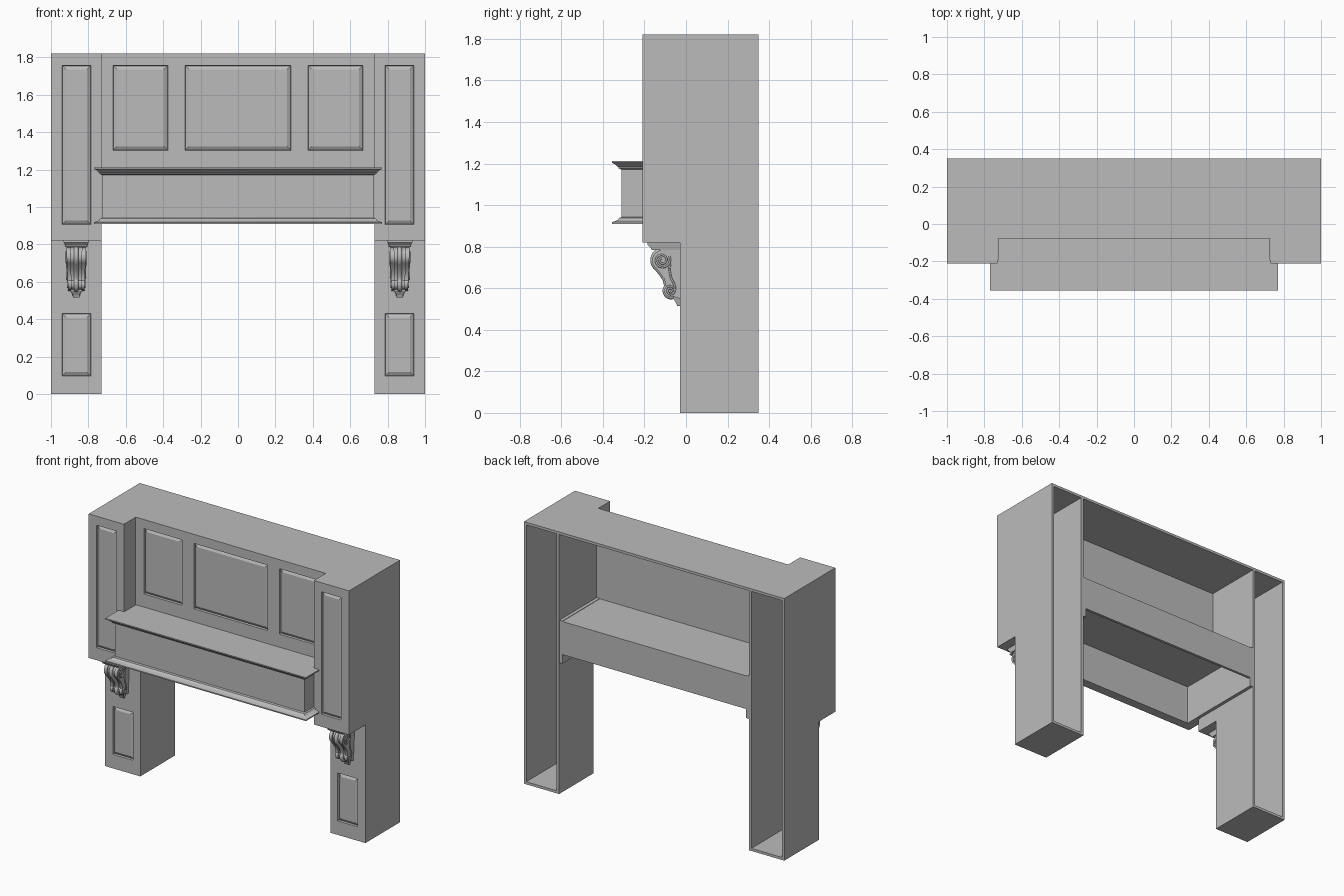
import bpy, bmesh, math
from mathutils import Vector

if "Cube" in bpy.data.objects:
    bpy.data.objects.remove(bpy.data.objects["Cube"])

grey = bpy.data.materials.new("plain grey")
grey.use_nodes = True
COLOUR = (0.5, 0.5, 0.5, 1)
grey.diffuse_color = COLOUR
grey.node_tree.nodes["Principled BSDF"].inputs["Base Color"].default_value = COLOUR

T = 0.018                                    # board thickness
IN, OUT = 0.73, 1.0                          # column sides
BACK, LEG, COL, MID = 0.35, -0.03, -0.21, -0.08   # depth of each face
TOP, STEP = 1.82, 0.82


def finish(name, bm, smooth=False):
    bmesh.ops.recalc_face_normals(bm, faces=bm.faces)
    mesh = bpy.data.meshes.new(name)
    bm.to_mesh(mesh)
    bm.free()
    mesh.materials.append(grey)
    ob = bpy.data.objects.new(name, mesh)
    bpy.context.collection.objects.link(ob)
    if smooth:
        bpy.ops.object.select_all(action='DESELECT')
        ob.select_set(True)
        bpy.context.view_layer.objects.active = ob
        bpy.ops.object.shade_smooth_by_angle(angle=math.radians(35))
    return ob


def box(name, x0, x1, y0, y1, z0, z1):
    bm = bmesh.new()
    bmesh.ops.create_cube(bm, size=1)
    for v in bm.verts:
        v.co = ((x0 + x1) / 2 + v.co.x * (x1 - x0),
                (y0 + y1) / 2 + v.co.y * (y1 - y0),
                (z0 + z1) / 2 + v.co.z * (z1 - z0))
    return finish(name, bm)


def slab(name, outline, x0, x1, smooth=False, taper=None):
    """Side outline of (y, z) points, extruded across x."""
    bm = bmesh.new()
    face = bm.faces.new([bm.verts.new((x0, y, z)) for y, z in outline])
    new = bmesh.ops.extrude_face_region(bm, geom=[face])["geom"]
    for v in new:
        if isinstance(v, bmesh.types.BMVert):
            v.co.x = x1
    if taper:
        for v in bm.verts:
            v.co.x = taper(v.co.x, v.co.z)
    return finish(name, bm, smooth)


def panelled(name, xs, zs, y):
    """Front board whose odd cells become sunk frames with raised fields."""
    bm = bmesh.new()
    grid = [[bm.verts.new((x, y, z)) for z in zs] for x in xs]
    fields = []
    for i in range(len(xs) - 1):
        for j in range(len(zs) - 1):
            f = bm.faces.new((grid[i][j], grid[i + 1][j],
                              grid[i + 1][j + 1], grid[i][j + 1]))
            if i % 2 and j % 2:
                fields.append(f)
    bm.normal_update()
    bmesh.ops.inset_individual(bm, faces=fields, thickness=0.003, depth=-0.015)
    bmesh.ops.inset_individual(bm, faces=fields, thickness=0.027, depth=0.011)
    # flat rear side of the board
    bm.faces.new([bm.verts.new((x, y + T, z)) for x, z in
                  ((xs[0], zs[0]), (xs[0], zs[-1]), (xs[-1], zs[-1]), (xs[-1], zs[0]))])
    mesh_ob = finish(name, bm)
    return mesh_ob


def moulding(name, profile):
    """Closed (offset, z) profile swept round the three sides of the shelf box."""
    bm = bmesh.new()
    rings = []
    for o, z in profile:
        x, y = 0.725 + o, -0.31 - o
        rings.append([bm.verts.new(p) for p in
                      ((-x, COL + T, z), (-x, y, z), (x, y, z), (x, COL + T, z))])
    for a, b in zip(rings, rings[1:] + rings[:1]):
        for k in range(3):
            bm.faces.new((a[k], a[k + 1], b[k + 1], b[k]))
    for k in (0, 3):
        bm.faces.new([r[k] for r in rings])
    finish(name, bm, True)


def arc(cy, cz, r, a0, a1, n=10):
    return [(cy + r * math.cos(math.radians(a0 + (a1 - a0) * i / n)),
             cz + r * math.sin(math.radians(a0 + (a1 - a0) * i / n))) for i in range(n + 1)]


def tube(name, pts, r):
    """Round bead along a path."""
    cu = bpy.data.curves.new(name, 'CURVE')
    cu.dimensions = '3D'
    cu.bevel_depth = r
    cu.bevel_resolution = 2
    cu.use_fill_caps = True
    sp = cu.splines.new('POLY')
    sp.points.add(len(pts) - 1)
    for p, co in zip(sp.points, pts):
        p.co = (*co, 1)
    cu.materials.append(grey)
    ob = bpy.data.objects.new(name, cu)
    bpy.context.collection.objects.link(ob)


def spiral(cy, cz, r, turns, a0, n=36):
    return [(cy + r * (1 - 0.8 * i / n) * math.cos(a0 + turns * math.tau * i / n),
             cz + r * (1 - 0.8 * i / n) * math.sin(a0 + turns * math.tau * i / n))
            for i in range(n + 1)]


# Corbel side outline: big upper scroll, S-shaped neck, small lower scroll
front_edge = (arc(-0.115, 0.735, 0.048, 100, 235)
              + [(-0.122, 0.67), (-0.105, 0.645), (-0.098, 0.62)]
              + arc(-0.075, 0.588, 0.029, 140, 290))
corbel_outline = [(LEG, 0.79), (-0.13, 0.79)] + front_edge + [(LEG, 0.55)]
side_wall = [(LEG, 0), (BACK, 0), (BACK, TOP), (COL, TOP), (COL, STEP), (LEG, STEP)]

for s, side in ((1, "left"), (-1, "right")):
    def span(a, b):
        return sorted((s * a, s * b))

    # Hollow column, open at the rear
    slab(side + "_outer_wall", side_wall, *span(OUT - T, OUT))
    slab(side + "_inner_wall", side_wall, *span(IN, IN + T))
    box(side + "_leg_base", *span(IN, OUT), LEG, BACK, 0, T)
    box(side + "_column_top", *span(IN, OUT), COL, BACK, TOP - T, TOP)
    box(side + "_column_underside", *span(IN, OUT), COL, LEG + T, STEP, STEP + T)
    xs = sorted(s * x for x in (IN, 0.787, 0.94, OUT))
    panelled(side + "_column_front", xs, [STEP, 0.907, 1.757, TOP], COL)
    panelled(side + "_leg_front", xs, [0, 0.097, 0.43, STEP + T], LEG)

    # Carved corbel
    c = s * 0.865

    def taper(x, z):
        return c + (x - c) * (1 - 0.8 * max(0, 0.78 - z))

    for k in (-1, 1):
        a, b = sorted((c + k * 0.053, c + k * 0.03))
        slab(side + "_corbel_cheek", corbel_outline, a, b, True, taper)
        for cy, cz, r, a0 in ((-0.115, 0.735, 0.04, 0.5), (-0.075, 0.588, 0.024, 2.5)):
            x = taper(c + k * 0.053, cz)
            tube(side + "_corbel_scroll",
                 [(x, y, z) for y, z in spiral(cy, cz, r, -1.8 * 1, a0)], 0.005)
        tube(side + "_corbel_neck_bead",
             [(taper(c + k * 0.053, z), y, z) for y, z in
              ((-0.076, 0.72), (-0.08, 0.69), (-0.072, 0.65), (-0.055, 0.615), (-0.052, 0.59))], 0.005)
    core = [(LEG, 0.79)] + [(y + 0.01, z) for y, z in front_edge] + [(LEG, 0.55)]
    slab(side + "_corbel_core", core, c - 0.04, c + 0.04, True, taper)
    tube(side + "_corbel_leaf_rib", [(c, y + 0.004, z) for y, z in front_edge], 0.013)
    slab(side + "_corbel_drop",
         [(LEG, 0.57), (-0.065, 0.57), (-0.062, 0.55), (-0.048, 0.53), (-0.042, 0.515), (LEG, 0.515)],
         c - 0.03, c + 0.03, False, lambda x, z: c + (x - c) * (1 if z > 0.545 else 0.55))
    slab(side + "_corbel_cap",
         [(-0.01, STEP), (-0.185, STEP), (-0.185, 0.81), (-0.172, 0.797), (-0.165, 0.785), (-0.01, 0.785)],
         c - 0.067, c + 0.067, False,
         lambda x, z: c + (x - c) * (1 if z > 0.805 else 0.88))

    # Shelf box end
    box(side + "_shelf_end", *span(0.705, 0.728), -0.31, BACK, 0.912, 1.208)

# Centre overmantel
panelled("centre_front", [-IN, -0.668, -0.375, -0.283, 0.283, 0.375, 0.668, IN],
         [1.19, 1.303, 1.757, TOP], MID)
box("centre_top", -IN, IN, MID, BACK, TOP - T, TOP)

# Shelf box, open underneath
box("shelf_board", -0.725, 0.725, -0.31, BACK, 1.185, 1.205)
box("shelf_front", -0.725, 0.725, -0.31, -0.29, 0.912, 1.205)
box("shelf_rear_rail", -0.725, 0.725, BACK - T, BACK, 0.975, 1.2)
moulding("shelf_crown", [(-0.02, 1.212), (0.046, 1.212), (0.046, 1.204), (0.034, 1.198),
                         (0.024, 1.188), (0.016, 1.183), (0.014, 1.176), (0.004, 1.172),
                         (-0.02, 1.172)])
moulding("shelf_base_moulding", [(-0.02, 0.91), (0.046, 0.91), (0.046, 0.918), (0.03, 0.923),
                                 (0.017, 0.93), (0.012, 0.938), (0.002, 0.942), (-0.02, 0.942)])
box("shelf_top_cover", -0.728, 0.728, -0.31, MID + T, 1.2, 1.212)
